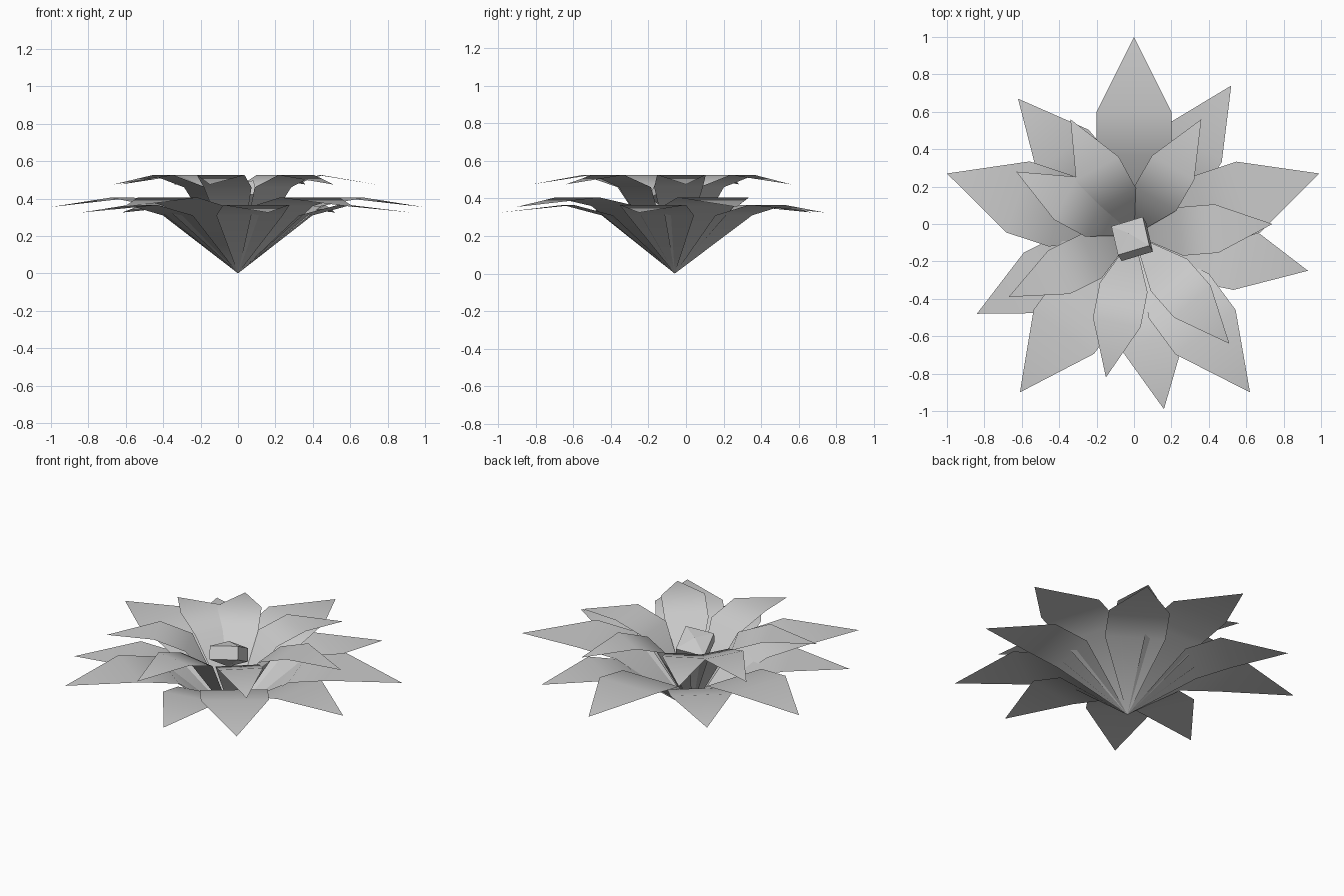
import bpy, bmesh
from math import radians, cos, sin
from mathutils import Vector, Matrix

old = bpy.data.objects.get("Cube")
if old:
    bpy.data.objects.remove(old, do_unlink=True)

grey = bpy.data.materials.new("pale_grey")
grey.use_nodes = True
colour = (0.6, 0.6, 0.6, 1)
grey.diffuse_color = colour
grey.node_tree.nodes["Principled BSDF"].inputs["Base Color"].default_value = colour

ROOT = Vector((0, -0.06, 0))


def finish(name, bm, smooth):
    mesh = bpy.data.meshes.new(name)
    bm.to_mesh(mesh)
    bm.free()
    mesh.materials.append(grey)
    for p in mesh.polygons:
        p.use_smooth = smooth
    obj = bpy.data.objects.new(name, mesh)
    bpy.context.collection.objects.link(obj)
    return obj


def petal(name, tip, half, shoulder, bend, heights):
    """Flat-section petal: root point, bend row, shoulder row, tip point."""
    out = Vector((tip[0], tip[1], 0)) - Vector((ROOT.x, ROOT.y, 0))
    length = out.length
    out.normalize()
    side = Vector((-out.y, out.x, 0)) * half
    bm = bmesh.new()

    def point(r, z, s):
        return bm.verts.new(ROOT + out * r + side * s + Vector((0, 0, z)))

    root = point(0, 0, 0)
    low = [point(length - bend, heights[0], s) for s in (1, -1)]
    wide = [point(length - shoulder, heights[1], s) for s in (1, -1)]
    end = point(length, heights[2], 0)
    bm.faces.new((root, low[1], low[0]))
    bm.faces.new((low[0], low[1], wide[1], wide[0]))
    bm.faces.new((wide[0], wide[1], end))
    finish(name, bm, True)


# Petal whorls: tips, half width, shoulder and bend distance from tip, heights
whorls = {
    "outer_petal": ([(0, 1), (0.99, 0.27), (0.62, -0.9), (-0.61, -0.9), (-1, 0.27)],
                    0.2, 0.4, 0.64, (0.36, 0.405, 0.355)),
    "lower_petal": ([(0.52, 0.74), (0.93, -0.25), (0.16, -0.99), (-0.84, -0.48), (-0.62, 0.67)],
                    0.18, 0.37, 0.58, (0.31, 0.365, 0.325)),
    "inner_petal": ([(0.36, 0.56), (0.74, 0), (0.51, -0.64), (-0.15, -0.82),
                     (-0.67, -0.39), (-0.63, 0.28), (-0.34, 0.56)],
                    0.13, 0.3, 0.49, (0.46, 0.525, 0.475)),
}
for name, (tips, half, shoulder, bend, heights) in whorls.items():
    for i, tip in enumerate(tips):
        petal(f"{name}_{i + 1}", tip, half, shoulder, bend, heights)

# Tilted four-sided gem in the heart of the flower
bm = bmesh.new()
rings = []
for z in (-0.04, 0.04):
    rings.append([bm.verts.new((0.125 * cos(radians(a)), 0.125 * sin(radians(a)), z))
                  for a in range(60, 420, 90)])
top = bm.verts.new((0, 0, 0.075))
bottom = bm.verts.new((0, 0, -0.075))
for i in range(4):
    j = (i + 1) % 4
    bm.faces.new((rings[0][i], rings[0][j], rings[1][j], rings[1][i]))
    bm.faces.new((rings[1][i], rings[1][j], top))
    bm.faces.new((rings[0][j], rings[0][i], bottom))
tilt = Matrix.Rotation(radians(28), 4, Vector((-0.85, -0.5, 0)))
bm.transform(Matrix.Translation((-0.01, -0.08, 0.41)) @ tilt)
finish("heart_gem", bm, False)
